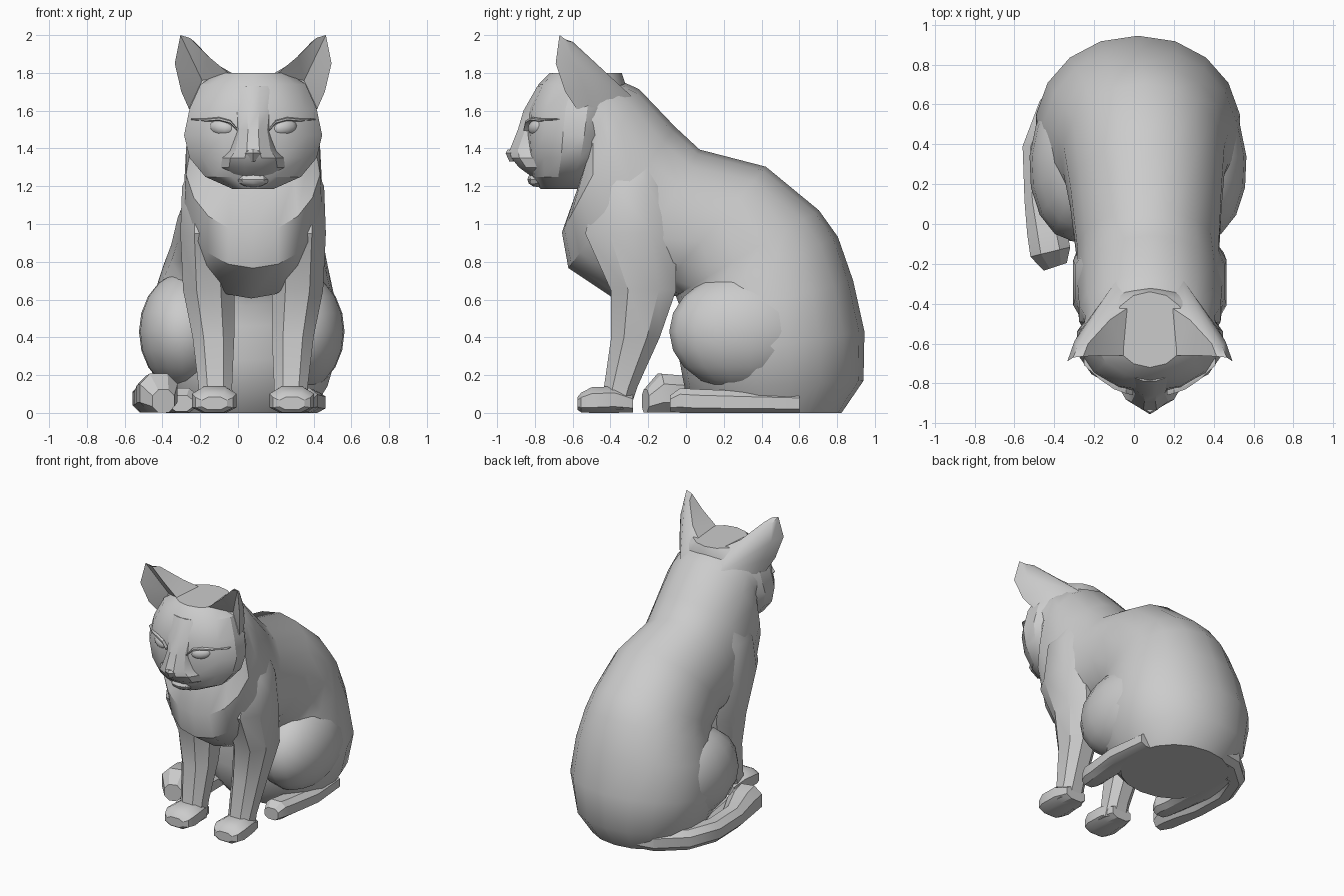
import bpy, bmesh, math
from mathutils import Vector, Matrix

cube = bpy.data.objects.get("Cube")
if cube:
    bpy.data.objects.remove(cube)

MID = 0.08  # centre line of head, chest and front legs
HIP = 0.02  # centre line of the hips

grey = bpy.data.materials.new("plain grey")
grey.use_nodes = True
grey.diffuse_color = (0.6, 0.6, 0.6, 1)
for node in grey.node_tree.nodes:
    if node.type == 'BSDF_PRINCIPLED':
        node.inputs["Base Color"].default_value = grey.diffuse_color


def finish(name, bm, angle):
    """Turn a bmesh into a shaded object resting on the ground."""
    for v in bm.verts:
        v.co.z = max(v.co.z, 0)
    bmesh.ops.recalc_face_normals(bm, faces=bm.faces[:])
    mesh = bpy.data.meshes.new(name)
    bm.to_mesh(mesh)
    bm.free()
    mesh.materials.append(grey)
    obj = bpy.data.objects.new(name, mesh)
    bpy.context.collection.objects.link(obj)
    bpy.ops.object.select_all(action='DESELECT')
    obj.select_set(True)
    bpy.context.view_layer.objects.active = obj
    bpy.ops.object.shade_smooth_by_angle(angle=math.radians(angle))


def ring(centre, a, b, sides, power=1.0):
    """Rounded cross-section spanned by the half axes a and b."""
    def soft(t):
        return math.copysign(abs(t) ** power, t)
    points = []
    for i in range(sides):
        t = math.tau * (i + 0.5) / sides
        points.append(Vector(centre) + Vector(a) * soft(math.cos(t)) + Vector(b) * soft(math.sin(t)))
    return points


def loft(name, rings, angle=30):
    bm = bmesh.new()
    loops = [[bm.verts.new(p) for p in r] for r in rings]
    n = len(loops[0])
    for lower, upper in zip(loops, loops[1:]):
        for i in range(n):
            j = (i + 1) % n
            bm.faces.new((lower[i], lower[j], upper[j], upper[i]))
    bm.faces.new(loops[0])
    bm.faces.new(loops[-1])
    finish(name, bm, angle)


def ball(name, centre, size, turn=0, tilt=0, seg=12, rows=8):
    bm = bmesh.new()
    m = (Matrix.Translation(centre) @ Matrix.Rotation(turn, 4, 'Z')
         @ Matrix.Rotation(tilt, 4, 'Y') @ Matrix.Diagonal((*size, 1)))
    bmesh.ops.create_uvsphere(bm, u_segments=seg, v_segments=rows, radius=1, matrix=m)
    finish(name, bm, 35)


def upright(stations, x, sides, power=1.0):
    """Horizontal rings from (z, front y, back y, half width, x offset)."""
    return [ring((x + dx, (f + b) / 2, z), (w, 0, 0), (0, (b - f) / 2, 0), sides, power)
            for z, f, b, w, dx in stations]


def forward(stations, sides, power=1.0):
    """Rings facing the front from (x, y, z, half width, half height)."""
    return [ring((x, y, z), (w, 0, 0), (0, 0, h), sides, power) for x, y, z, w, h in stations]


# Torso and neck: back point, belly point, half width, centre x
spine = [
    ((0.82, 0.0), (0.1, 0.0), 0.37, HIP),
    ((0.935, 0.17), (0.0, 0.12), 0.46, HIP),
    ((0.94, 0.43), (-0.03, 0.28), 0.52, HIP),
    ((0.88, 0.7), (-0.03, 0.46), 0.49, 0.03),
    ((0.8, 0.93), (-0.03, 0.57), 0.44, 0.04),
    ((0.7, 1.07), (-0.05, 0.62), 0.41, 0.05),
    ((0.42, 1.3), (-0.15, 0.64), 0.385, 0.06),
    ((0.07, 1.39), (-0.38, 0.61), 0.36, 0.07),
    ((-0.06, 1.51), (-0.62, 0.77), 0.37, MID),
    ((-0.25, 1.71), (-0.655, 0.96), 0.36, MID),
    ((-0.38, 1.77), (-0.57, 1.2), 0.33, MID),
    ((-0.55, 1.79), (-0.6, 1.27), 0.34, MID),
]
torso = []
for top, low, w, x in spine:
    t, l = Vector((x, *top)), Vector((x, *low))
    torso.append(ring((t + l) / 2, (w, 0, 0), (t - l) / 2 * 1.01, 18, 0.95))
loft("torso", torso, 34)

# Skull
loft("head", upright([
    (1.185, -0.77, -0.52, 0.11, 0),
    (1.25, -0.82, -0.45, 0.26, 0),
    (1.35, -0.84, -0.38, 0.345, 0),
    (1.47, -0.85, -0.34, 0.375, 0),
    (1.61, -0.84, -0.32, 0.345, 0),
    (1.74, -0.78, -0.32, 0.285, 0),
    (1.8, -0.72, -0.34, 0.19, 0)], MID, 14), 28)

# Snout from brow to lip, with nose and chin
loft("snout", upright([
    (1.25, -0.82, -0.6, 0.13, 0),
    (1.3, -0.89, -0.6, 0.18, 0),
    (1.35, -0.93, -0.6, 0.17, 0),
    (1.39, -0.94, -0.6, 0.13, 0),
    (1.5, -0.895, -0.6, 0.105, 0),
    (1.6, -0.865, -0.6, 0.12, 0),
    (1.73, -0.79, -0.6, 0.14, 0)], MID, 12), 26)
loft("nose", upright([
    (1.33, -0.935, -0.85, 0.01, 0),
    (1.375, -0.955, -0.85, 0.05, 0),
    (1.395, -0.945, -0.85, 0.045, 0)], MID, 6), 20)
ball("chin", (MID, -0.785, 1.235), (0.085, 0.055, 0.04), seg=8, rows=6)

for s, side in ((1, "left"), (-1, "right")):
    # Eye with an upper lid drawn out to a point
    ball(side + "_eye", (MID + s * 0.165, -0.785, 1.51), (0.075, 0.045, 0.045), s * 0.45, -s * 0.15)
    lid = [(0.085, -0.84, 1.5, 0.008), (0.12, -0.832, 1.54, 0.01),
           (0.18, -0.81, 1.556, 0.01), (0.25, -0.762, 1.55, 0.009), (0.33, -0.69, 1.555, 0.003)]
    loft(side + "_eyelid", [ring((MID + s * u, y, z), (0, 0.022, 0), (0, 0, r), 6)
                            for u, y, z, r in lid])

    # Ear: hollow front, ridged back running down into the neck
    rim = [(0.12, -0.66, 1.79), (0.24, -0.66, 1.89), (0.335, -0.665, 1.985), (0.385, -0.67, 2.0),
           (0.415, -0.69, 1.85), (0.38, -0.64, 1.7), (0.34, -0.58, 1.61)]
    back = [(0.08, -0.4, 1.78), (0.2, -0.48, 1.85), (0.31, -0.6, 1.965), (0.365, -0.62, 1.965),
            (0.38, -0.59, 1.84), (0.345, -0.53, 1.71), (0.32, -0.5, 1.61)]
    bm = bmesh.new()
    rv, bv = [[bm.verts.new((MID + s * u, y, z)) for u, y, z in pts] for pts in (rim, back)]
    hollow = bm.verts.new((MID + s * 0.27, -0.56, 1.76))
    nape = bm.verts.new((MID + s * 0.16, -0.27, 1.66))
    for i in range(len(rim) - 1):
        bm.faces.new((rv[i], rv[i + 1], hollow))
        bm.faces.new((rv[i], bv[i], bv[i + 1], rv[i + 1]))
        bm.faces.new((bv[i], nape, bv[i + 1]))
    bm.faces.new((rv[-1], rv[0], hollow))
    bm.faces.new((rv[0], rv[-1], bv[-1], nape, bv[0]))
    finish(side + "_ear", bm, 40)

    # Front leg from shoulder to ankle
    loft(side + "_front_leg", upright([
        (1.42, -0.38, -0.14, 0.09, s * 0.19),
        (1.2, -0.48, -0.1, 0.14, s * 0.245),
        (0.95, -0.55, -0.04, 0.15, s * 0.245),
        (0.65, -0.41, -0.04, 0.145, s * 0.235),
        (0.4, -0.405, -0.13, 0.118, s * 0.21),
        (0.14, -0.44, -0.25, 0.095, s * 0.2),
        (0.02, -0.46, -0.29, 0.1, s * 0.2)], MID, 8, 0.85), 34)
    px = MID + s * 0.205
    loft(side + "_front_paw", forward([
        (px, -0.28, 0.05, 0.085, 0.05),
        (px, -0.38, 0.07, 0.115, 0.075),
        (px, -0.5, 0.065, 0.125, 0.075),
        (px, -0.555, 0.055, 0.105, 0.055),
        (px, -0.575, 0.05, 0.07, 0.035)], 8, 0.75))

    # Haunch and long hind foot
    ball(side + "_haunch", (HIP + s * 0.29, 0.32, 0.43), (0.255, 0.41, 0.32), s * 0.08, seg=16, rows=10)
    fx = HIP + s * 0.32
    loft(side + "_hind_foot", forward([
        (fx + s * 0.01, 0.6, 0.05, 0.09, 0.06),
        (fx + s * 0.03, 0.3, 0.055, 0.1, 0.065),
        (fx + s * 0.01, 0.05, 0.06, 0.085, 0.07),
        (fx, -0.03, 0.065, 0.085, 0.07),
        (fx, -0.085, 0.05, 0.06, 0.045)], 8, 0.75))

# Tail wrapped around the right side, ending in a raised blunt tip
path = [(-0.02, 0.76, 0.08), (-0.25, 0.72, 0.08), (-0.41, 0.58, 0.08), (-0.485, 0.38, 0.08),
        (-0.475, 0.12, 0.08), (-0.44, -0.03, 0.105), (-0.42, -0.14, 0.11), (-0.395, -0.215, 0.065)]
tail = []
for i, (x, y, r) in enumerate(path):
    a, b = path[max(i - 1, 0)], path[min(i + 1, len(path) - 1)]
    d = Vector((b[0] - a[0], b[1] - a[1], 0)).normalized()
    tail.append(ring((x, y, r * 0.95), (-d.y * r, d.x * r, 0), (0, 0, r), 8, 0.85))
loft("tail", tail)
